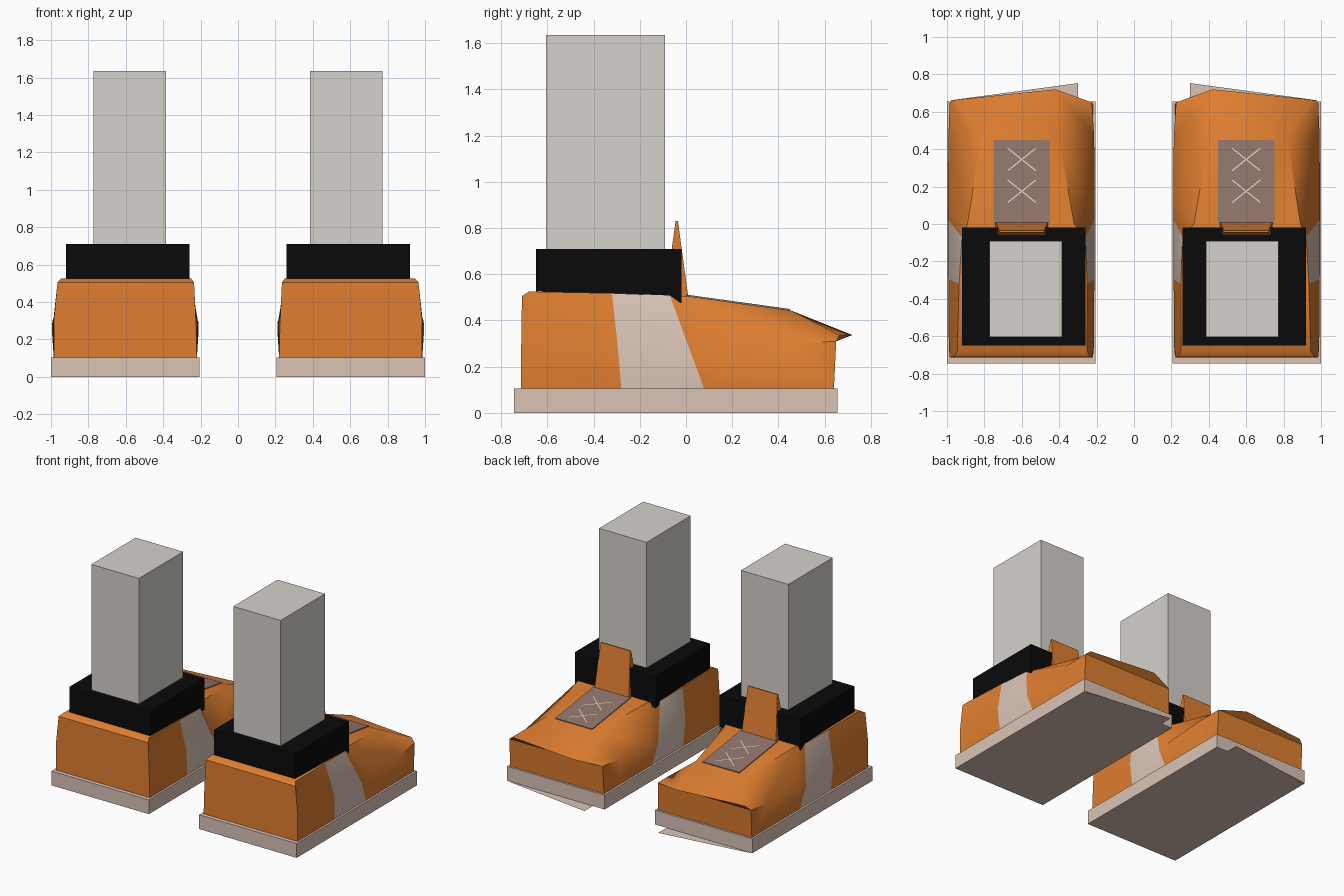
import bpy, bmesh, math
from mathutils import Vector

if "Cube" in bpy.data.objects:
    bpy.data.objects.remove(bpy.data.objects["Cube"])


def material(name, rgb):
    m = bpy.data.materials.new(name)
    m.diffuse_color = (*rgb, 1)
    m.use_nodes = True
    m.node_tree.nodes["Principled BSDF"].inputs["Base Color"].default_value = m.diffuse_color
    return m


ORANGE = material("orange", (0.74, 0.21, 0.03))
BEIGE = material("beige", (0.70, 0.55, 0.47))
GREY = material("light_grey", (0.67, 0.64, 0.60))
BLACK = material("black", (0.003, 0.003, 0.003))
BROWN = material("brown", (0.28, 0.18, 0.145))
CREAM = material("cream", (0.75, 0.70, 0.62))


def finish(name, bm, mats, smooth=None):
    """Turn a bmesh into an object mirrored across x = 0."""
    bmesh.ops.recalc_face_normals(bm, faces=bm.faces[:])
    me = bpy.data.meshes.new(name)
    bm.to_mesh(me)
    bm.free()
    for m in mats:
        me.materials.append(m)
    ob = bpy.data.objects.new(name, me)
    bpy.context.collection.objects.link(ob)
    if smooth:
        bpy.ops.object.select_all(action='DESELECT')
        ob.select_set(True)
        bpy.context.view_layer.objects.active = ob
        bpy.ops.object.shade_smooth_by_angle(angle=math.radians(smooth))
    ob.modifiers.new("other_side", 'MIRROR').use_mirror_merge = False
    return ob


def prism(name, profile, x0, x1, mat, taper=None):
    """Extrude a (y, z) profile from x0 to x1; taper narrows points above a height."""
    bm = bmesh.new()
    sides = []
    for x, s in ((x0, 1), (x1, -1)):
        sides.append([bm.verts.new((x + (s * taper[1] if taper and z > taper[0] else 0), y, z))
                      for y, z in profile])
    n = len(profile)
    bm.faces.new(sides[0])
    bm.faces.new(sides[1][::-1])
    for i in range(n):
        j = (i + 1) % n
        bm.faces.new((sides[0][i], sides[0][j], sides[1][j], sides[1][i]))
    return finish(name, bm, [mat])


def block(name, x0, x1, y0, y1, z0, z1, mat):
    return prism(name, [(y0, z0), (y1, z0), (y1, z1), (y0, z1)], x0, x1, mat)


# Sole and the flat skewed sheet below its toe
block("sole", 0.205, 1.0, -0.745, 0.655, 0.0, 0.105, BEIGE)
bm = bmesh.new()
bm.faces.new([bm.verts.new(p) for p in ((0.30, 0.60, 0), (0.30, 0.753, 0), (0.99, 0.66, 0))])
finish("sole_sheet", bm, [BEIGE])

# Shoe upper: cross-sections from heel to toe
# (y bottom, y mid, y top inner, y top outer, z mid, z top, x mid in/out, x top in/out)
rings = [
    (-0.715, -0.713, -0.71, -0.71, 0.30, 0.505, 0.225, 0.985, 0.235, 0.965),
    (-0.66, -0.66, -0.68, -0.68, 0.28, 0.525, 0.215, 0.99, 0.25, 0.945),
    (-0.28, -0.295, -0.32, -0.32, 0.28, 0.518, 0.212, 0.993, 0.25, 0.935),
    (0.08, 0.025, -0.07, -0.07, 0.25, 0.508, 0.21, 0.995, 0.26, 0.92),
    (0.16, 0.10, 0.0, 0.0, 0.27, 0.506, 0.21, 0.995, 0.32, 0.89),
    (0.48, 0.47, 0.455, 0.455, 0.30, 0.443, 0.213, 0.992, 0.40, 0.82),
    (0.64, 0.65, 0.72, 0.665, 0.31, 0.337, 0.225, 0.985, 0.42, 0.95),
]
bm = bmesh.new()
loops = []
for yb, ym, yi, yo, zm, zt, mi, mo, ti, to in rings:
    loops.append([bm.verts.new(p) for p in (
        (0.22, yb, 0.10), (mi, ym, zm), (ti, yi, zt),
        (to, yo, zt), (mo, ym, zm), (0.985, yb, 0.10))])
for k in range(len(loops) - 1):
    a, b = loops[k], loops[k + 1]
    for i in range(6):
        j = (i + 1) % 6
        f = bm.faces.new((a[i], a[j], b[j], b[i]))
        # the beige side band lies between the third and fourth sections
        f.material_index = 1 if k == 2 and i not in (2, 5) else 0
for r in (loops[0], loops[-1]):
    bm.faces.new((r[0], r[1], r[4], r[5]))
    bm.faces.new((r[1], r[2], r[3], r[4]))
finish("shoe_upper", bm, [ORANGE, BEIGE], 45)

# Ankle cuff, trouser leg and tongue
prism("ankle_cuff", [(-0.65, 0.525), (-0.45, 0.52), (-0.02, 0.475), (-0.02, 0.71), (-0.65, 0.71)],
      0.26, 0.92, BLACK)
block("trouser_leg", 0.385, 0.772, -0.605, -0.09, 0.68, 1.635, GREY)
prism("tongue", [(-0.07, 0.65), (-0.05, 0.50), (0.01, 0.50), (-0.035, 0.83), (-0.045, 0.83)],
      0.46, 0.74, ORANGE, taper=(0.7, 0.02))


# Lace panel and crossed stitches lying on the sloping instep
def slope(y):
    return 0.506 - (0.063 / 0.455) * y


prism("lace_panel", [(0.0, slope(0.0)), (0.45, slope(0.45)),
                     (0.45, slope(0.45) + 0.006), (0.0, slope(0.0) + 0.006)], 0.45, 0.75, BROWN)

bm = bmesh.new()
for cy in (0.345, 0.175):
    for sx in (-1, 1):
        d = Vector((sx * 0.075, 0.06))
        n = Vector((-d.y, d.x)).normalized() * 0.003
        c = Vector((0.6, cy))
        quad = [c - d - n, c + d - n, c + d + n, c - d + n]
        bm.faces.new([bm.verts.new((p.x, p.y, slope(p.y) + 0.009)) for p in quad])
finish("laces", bm, [CREAM])
